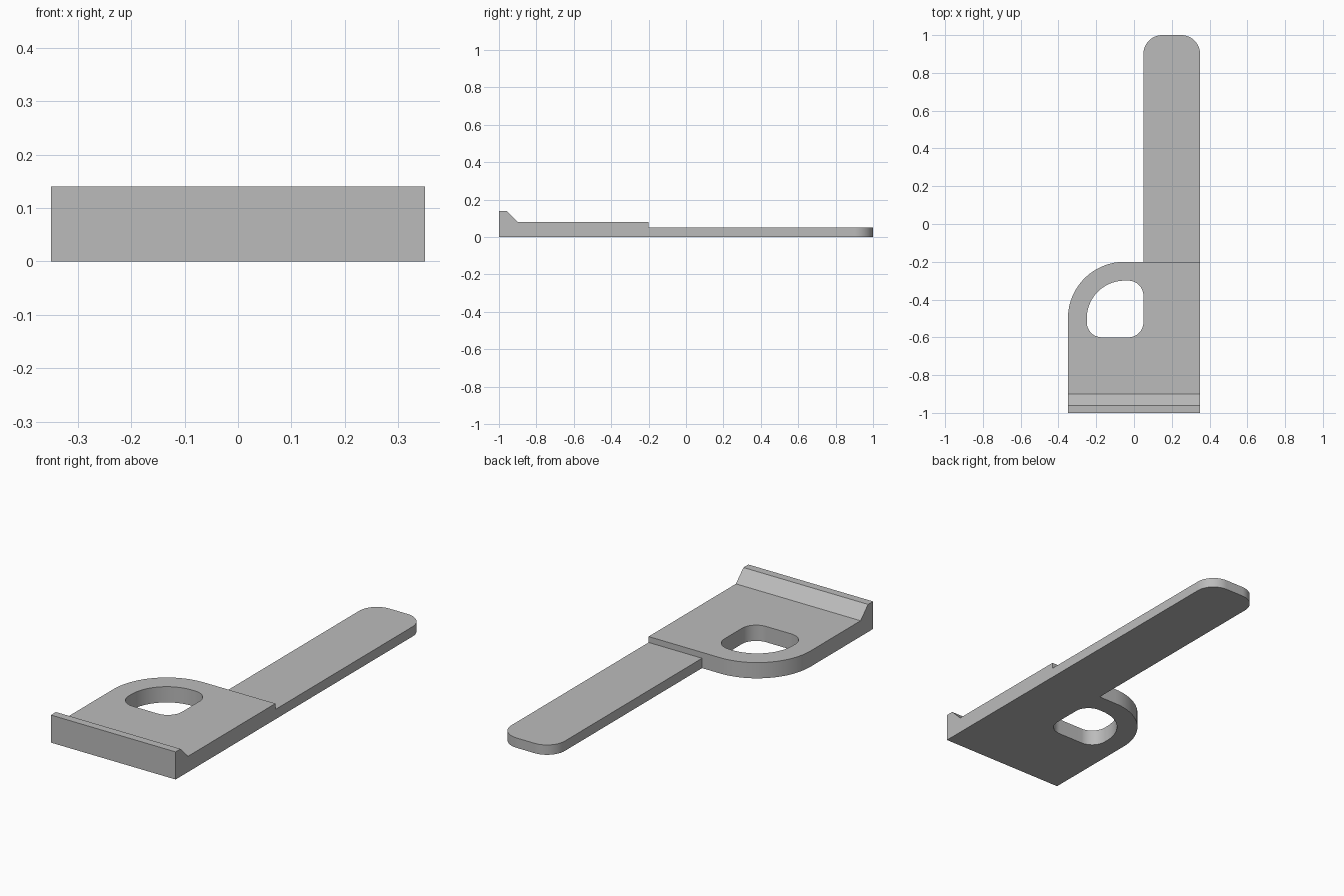
import bpy
import bmesh
import math
from mathutils import Vector

cube = bpy.data.objects.get("Cube")
if cube:
    bpy.data.objects.remove(cube, do_unlink=True)

ARM_TOP, PLATE_TOP, LIP_TOP = 0.05, 0.08, 0.14
LIP_EDGE, LIP_FOOT, PLATE_BACK = -0.96, -0.9, -0.2


def rounded_outline(corners, steps=24):
    """Points of a right-angled outline whose corners (x, y, radius) are rounded."""
    points = []
    for i, (x, y, r) in enumerate(corners):
        p = Vector((x, y, 0))
        if r == 0:
            points.append(p)
            continue
        to_prev = (Vector((*corners[i - 1][:2], 0)) - p).normalized()
        to_next = (Vector((*corners[(i + 1) % len(corners)][:2], 0)) - p).normalized()
        for k in range(steps + 1):
            a = math.pi / 2 * k / steps
            points.append(p + r * (to_prev * (1 - math.sin(a)) + to_next * (1 - math.cos(a))))
    return points


def add_loop(bm, points):
    verts = [bm.verts.new(p) for p in points]
    return [bm.edges.new((verts[i - 1], verts[i])) for i in range(len(verts))]


def raise_faces(bm, faces, height):
    new = bmesh.ops.extrude_face_region(bm, geom=faces)["geom"]
    verts = [g for g in new if isinstance(g, bmesh.types.BMVert)]
    bmesh.ops.translate(bm, verts=verts, vec=(0, 0, height))
    return [g for g in new if isinstance(g, bmesh.types.BMFace)]


# Plan of the plate and arm, with the finger hole
outline = rounded_outline([
    (-0.35, -1, 0), (0.35, -1, 0), (0.35, 1, 0.1), (0.05, 1, 0.1),
    (0.05, PLATE_BACK, 0), (-0.35, PLATE_BACK, 0.3)])
hole = rounded_outline([
    (-0.25, -0.6, 0.08), (0.05, -0.6, 0.08), (0.05, -0.3, 0.08), (-0.25, -0.3, 0.2)])

bm = bmesh.new()
edges = add_loop(bm, outline) + add_loop(bm, hole)
bmesh.ops.triangle_fill(bm, edges=edges, use_beauty=True, normal=(0, 0, 1))

# Cut lines where the height changes
for y in (LIP_EDGE, LIP_FOOT, PLATE_BACK):
    bmesh.ops.bisect_plane(bm, geom=bm.verts[:] + bm.edges[:] + bm.faces[:],
                           dist=1e-5, plane_co=(0, y, 0), plane_no=(0, 1, 0))

# Raise everything to the arm, then the plate above it, then the front lip
top = raise_faces(bm, bm.faces[:], ARM_TOP)
plate = [f for f in top if f.calc_center_median().y < PLATE_BACK]
raise_faces(bm, plate, PLATE_TOP - ARM_TOP)
for v in bm.verts:
    if v.co.z > ARM_TOP + 0.01 and v.co.y < LIP_EDGE + 0.01:
        v.co.z = LIP_TOP

bmesh.ops.recalc_face_normals(bm, faces=bm.faces[:])
bmesh.ops.dissolve_limit(bm, angle_limit=0.01, verts=bm.verts[:], edges=bm.edges[:])

mesh = bpy.data.meshes.new("latch_plate_with_arm")
bm.to_mesh(mesh)
bm.free()
latch = bpy.data.objects.new("latch_plate_with_arm", mesh)
bpy.context.collection.objects.link(latch)

# Plain grey finish
grey = bpy.data.materials.new("plain grey")
grey.use_nodes = True
colour = (0.5, 0.5, 0.5, 1)
grey.diffuse_color = colour
grey.node_tree.nodes["Principled BSDF"].inputs["Base Color"].default_value = colour
mesh.materials.append(grey)

# Smooth arcs, sharp rims
bpy.ops.object.select_all(action="DESELECT")
latch.select_set(True)
bpy.context.view_layer.objects.active = latch
bpy.ops.object.shade_smooth_by_angle(angle=math.radians(30))
